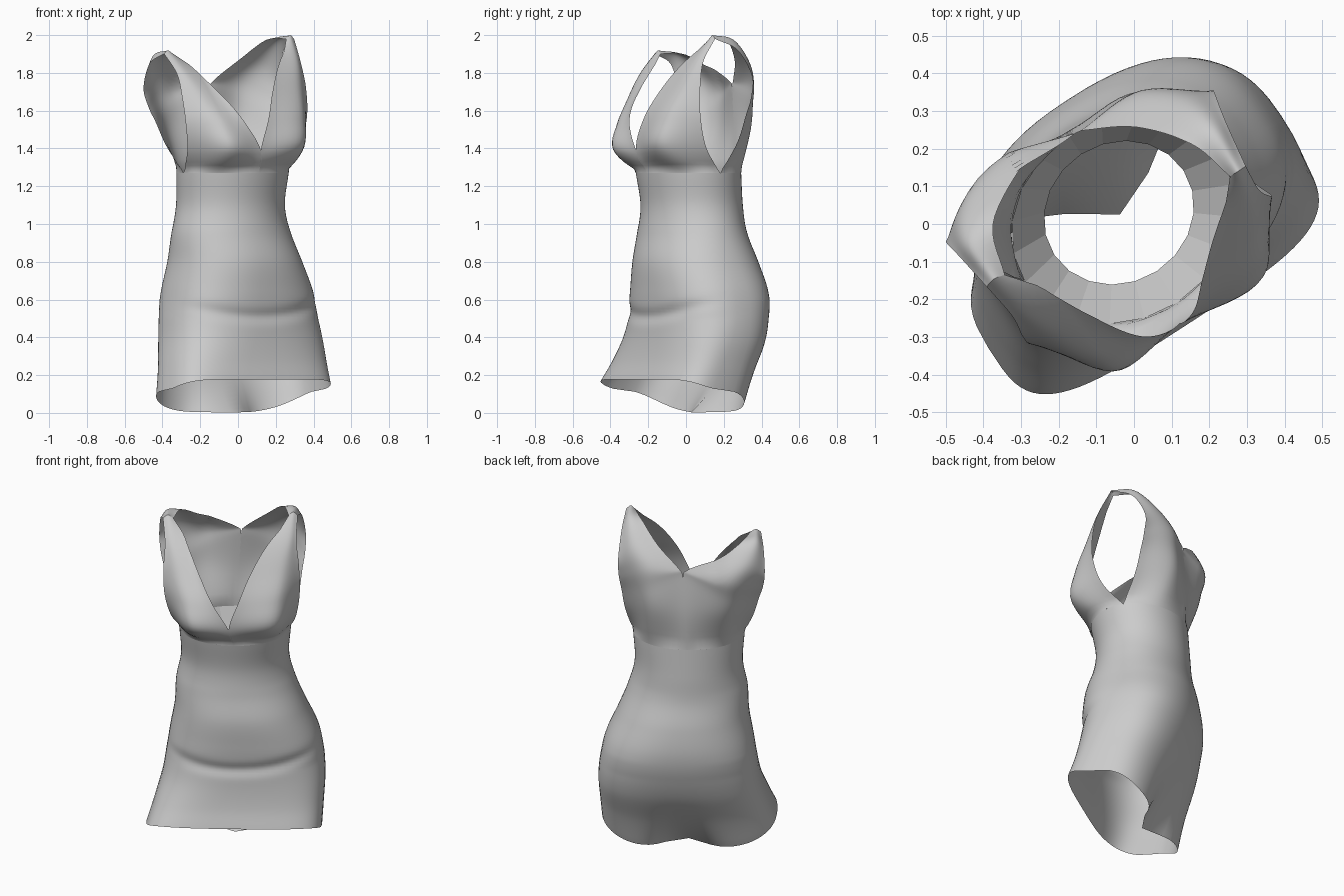
import bpy, bmesh, math
from mathutils import Vector, Matrix

if "Cube" in bpy.data.objects:
    bpy.data.objects.remove(bpy.data.objects["Cube"])

# The garment is turned on its stand: local x = across, local -y = facing direction
TURN = Matrix.Translation((-0.04, 0.03, 0)) @ Matrix.Rotation(math.radians(33), 4, "Z")
SEAM_Z, SEAM_A, SEAM_B, SEAM_F = 1.27, 0.31, 0.265, 0.02  # oval seam under the bust

cloth = bpy.data.materials.new("grey cloth")
cloth.use_nodes = True
cloth.diffuse_color = (0.6, 0.6, 0.6, 1)
cloth.node_tree.nodes["Principled BSDF"].inputs["Base Color"].default_value = (0.6, 0.6, 0.6, 1)


def spline(points, steps):
    """Smooth curve through the points, of any dimension."""
    pts = [Vector(p) for p in points]
    pts = [pts[0] * 2 - pts[1]] + pts + [pts[-1] * 2 - pts[-2]]
    out = []
    for p, q, r, s in zip(pts, pts[1:], pts[2:], pts[3:]):
        for i in range(steps):
            t = i / steps
            out.append(q + (r - p) * t / 2 + (p * 2 - q * 5 + r * 4 - s) * t * t / 2
                       + (q * 3 - p - r * 3 + s) * t ** 3 / 2)
    return out + [pts[-2]]


def sheet(name, grids, closed=False, smooth=True):
    """Skin one or more grids of local points into one object."""
    bm = bmesh.new()
    for rows in grids:
        vs = [[bm.verts.new(TURN @ Vector(p)) for p in row] for row in rows]
        n = len(rows[0])
        for lo, hi in zip(vs, vs[1:]):
            for i in range(n if closed else n - 1):
                j = (i + 1) % n
                bm.faces.new((lo[i], lo[j], hi[j], hi[i]))
    bmesh.ops.remove_doubles(bm, verts=bm.verts, dist=0.0005)
    bmesh.ops.recalc_face_normals(bm, faces=bm.faces)
    mesh = bpy.data.meshes.new(name)
    bm.to_mesh(mesh)
    bm.free()
    mesh.materials.append(cloth)
    obj = bpy.data.objects.new(name, mesh)
    bpy.context.collection.objects.link(obj)
    if smooth:
        bpy.ops.object.select_all(action="DESELECT")
        obj.select_set(True)
        bpy.context.view_layer.objects.active = obj
        bpy.ops.object.shade_smooth_by_angle(angle=math.radians(50))


def clamp(v):
    return max(0, min(1, v))


def power(v, e):
    return math.copysign(abs(v) ** e, v)


def skirt_ring(r, sides=72):
    """Rounded ring; low rings get squarer, tilt down and tuck in at the back."""
    z, cx, cf, a, b = r
    low = clamp((0.5 - z) / 0.32)
    e = 1 - 0.2 * clamp((1 - z) / 0.4) - 0.28 * low
    row = []
    for i in range(sides):
        t = math.tau * i / sides
        c = math.cos(t)
        back, ahead = max(0, -c), max(0, c)
        x = cx + a * power(math.sin(t), e) * (1 - 0.1 * low * back)
        f = cf + b * power(c, e)
        # tuck between the thighs, and a lap fold across the front
        f += 0.13 * low ** 4 * math.exp(-((x - cx - 0.02) / 0.14) ** 2) * back
        f -= 0.015 * math.exp(-((z - 0.51 - 0.4 * x * x) / 0.035) ** 2) * ahead
        row.append((x, -f, z - 0.175 * low ** 1.5 * (0.5 - 0.5 * c) ** 1.6))
    return row


# Waist and skirt: height, centre across, centre forward, half width, half depth
rings = [(SEAM_Z, 0, SEAM_F, SEAM_A, SEAM_B), (1.1, 0, 0, .3, .258), (.95, .005, 0, .332, .27),
         (.8, .03, -.004, .365, .303), (.65, .05, -.014, .41, .312), (.52, .055, -.01, .435, .302),
         (.4, .05, .015, .452, .283), (.28, .025, .067, .47, .25), (.178, 0, .113, .487, .235)]
sheet("waist_and_skirt", [[skirt_ring(r) for r in spline(rings, 8)]], closed=True)

# Narrowing inner lining at the top of the waist, with flat facets
lining = []
for z, a, b, cf in ((SEAM_Z, SEAM_A, SEAM_B, SEAM_F), (1.12, .205, .185, 0)):
    lining.append([(a * math.sin(math.tau * i / 20), -cf - b * math.cos(math.tau * i / 20), z)
                   for i in range(20)])
sheet("waist_lining", [lining], closed=True, smooth=False)


def panel(edges, side, lean):
    """Bodice panel through three upright edges, on one side of the body."""
    rows = []
    for trio in zip(*(spline(e, 6) for e in edges)):
        row = []
        for x, f, z in spline(trio, 8):
            t = max(0, (z - SEAM_Z) / 0.72)
            # gather the lower edge onto the oval seam
            fit = math.hypot(x / SEAM_A, (f - SEAM_F) / SEAM_B)
            pull = 1 + (1 / fit - 1) * clamp(1 - t / 0.07)
            x, f = x * pull, SEAM_F + (f - SEAM_F) * pull
            shift = lean * t * max(0, 1 - x / 0.25)
            if side < 0:  # this shoulder hangs lower, wider and further back
                f -= 0.11 * t * t * min(1, x / 0.15)
                z -= 0.08 * t * min(1, x / 0.2)
                x *= 1 + 0.15 * t
            row.append((side * x + shift, -f, z))
        rows.append(row)
    return rows


# Front panels: neckline edge, bust line, armhole edge
front = [((0, .285, 1.27), (0, .335, 1.39), (.07, .325, 1.55), (.135, .265, 1.7), (.21, .18, 1.85), (.3, .08, 1.98)),
         ((.22, .205, 1.27), (.23, .345, 1.41), (.245, .32, 1.56), (.27, .25, 1.71), (.3, .175, 1.86), (.325, .08, 2)),
         ((.31, .02, 1.27), (.345, .13, 1.4), (.365, .18, 1.56), (.36, .18, 1.72), (.345, .15, 1.86), (.35, .08, 1.98))]
sheet("bodice_front", [panel(front, s, -0.15) for s in (1, -1)])

# Back panel halves: centre and neckline edge, shoulder blade line, armhole edge
back = [((0, -.245, 1.27), (0, -.255, 1.5), (0, -.24, 1.71), (.025, -.23, 1.765),
         (.15, -.165, 1.87), (.26, -.05, 1.975), (.3, .08, 1.98)),
        ((.22, -.165, 1.27), (.21, -.235, 1.5), (.22, -.24, 1.65), (.24, -.23, 1.76),
         (.3, -.16, 1.87), (.33, -.05, 1.975), (.325, .08, 2)),
        ((.31, .02, 1.27), (.35, -.06, 1.43), (.37, -.1, 1.57), (.385, -.125, 1.67),
         (.387, -.13, 1.78), (.37, -.05, 1.92), (.35, .08, 1.98))]
sheet("bodice_back", [panel(back, s, 0.04) for s in (1, -1)])
